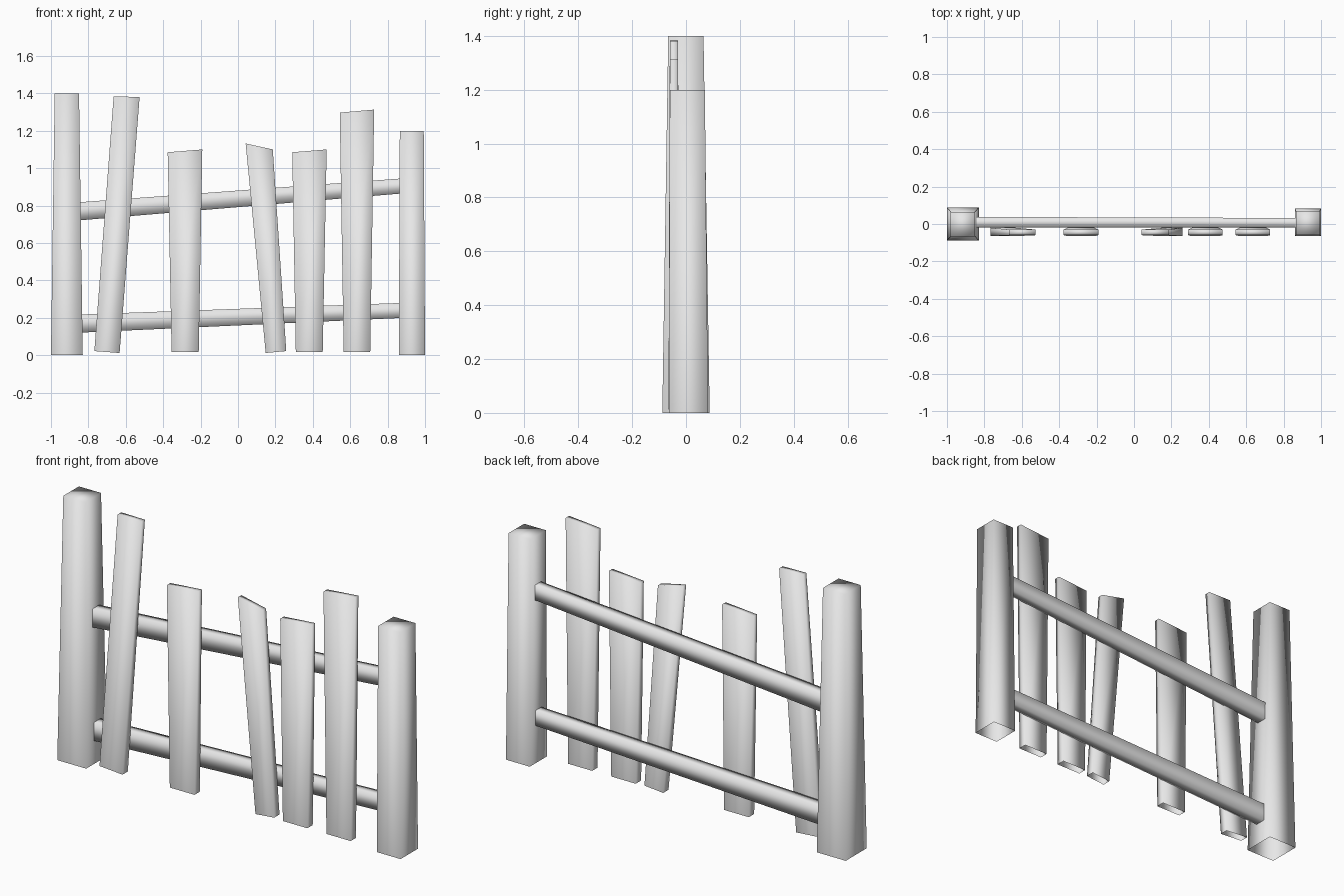
import bpy
import bmesh

cube = bpy.data.objects.get("Cube")
if cube:
    bpy.data.objects.remove(cube, do_unlink=True)

grey = bpy.data.materials.new("plain_grey")
grey.use_nodes = True
grey.diffuse_color = (0.8, 0.8, 0.8, 1)
grey.node_tree.nodes["Principled BSDF"].inputs["Base Color"].default_value = (0.8, 0.8, 0.8, 1)


def hull(name, start, end, capped=True):
    """Join two four-cornered rings into a soft-shaded beam, open at its start."""
    bm = bmesh.new()
    a = [bm.verts.new(p) for p in start]
    b = [bm.verts.new(p) for p in end]
    for i in range(4):
        j = (i + 1) % 4
        bm.faces.new((a[i], a[j], b[j], b[i]))
    if capped:
        bm.faces.new(b)
    bmesh.ops.recalc_face_normals(bm, faces=bm.faces)
    for f in bm.faces:
        f.smooth = True
    mesh = bpy.data.meshes.new(name)
    bm.to_mesh(mesh)
    bm.free()
    mesh.materials.append(grey)
    obj = bpy.data.objects.new(name, mesh)
    bpy.context.collection.objects.link(obj)
    return obj


def flat_ring(x0, x1, y0, y1, z0, z1):
    """Ring seen from above; height goes from z0 on the x0 side to z1 on the x1 side."""
    return [(x0, y0, z0), (x1, y0, z1), (x1, y1, z1), (x0, y1, z0)]


def end_ring(x, y0, y1, z0, z1):
    """Upright ring at a rail end."""
    return [(x, y0, z0), (x, y1, z0), (x, y1, z1), (x, y0, z1)]


# Tapered posts
hull("right_post", flat_ring(-1, -0.83, -0.088, 0.088, 0, 0),
     flat_ring(-0.98, -0.85, -0.066, 0.065, 1.4, 1.4))
hull("left_post", flat_ring(0.86, 1, -0.064, 0.082, 0, 0),
     flat_ring(0.865, 0.993, -0.06, 0.07, 1.2, 1.2))

# Sloping rails, ends buried in the posts
for name, low, high in (("lower_rail", 0.12, 0.20), ("upper_rail", 0.72, 0.866)):
    hull(name, end_ring(-0.86, -0.02, 0.038, low, low + 0.097),
         end_ring(0.89, -0.018, 0.032, high, high + 0.08), capped=False)

# Crooked pickets: bottom x pair, bottom z pair, top x pair, top z pair
pickets = [
    ((-0.768, -0.633), (0.022, 0.012), (-0.665, -0.526), (1.383, 1.381)),
    ((-0.355, -0.21), (0.018, 0.018), (-0.376, -0.191), (1.085, 1.10)),
    ((0.148, 0.258), (0.012, 0.022), (0.041, 0.186), (1.132, 1.10)),
    ((0.309, 0.453), (0.018, 0.018), (0.29, 0.474), (1.085, 1.10)),
    ((0.565, 0.707), (0.018, 0.018), (0.544, 0.728), (1.297, 1.313)),
]
for n, (bx, bz, tx, tz) in enumerate(pickets, 1):
    hull(f"picket_{n}", flat_ring(*bx, -0.065, -0.02, *bz),
         flat_ring(*tx, -0.06, -0.03, *tz))
